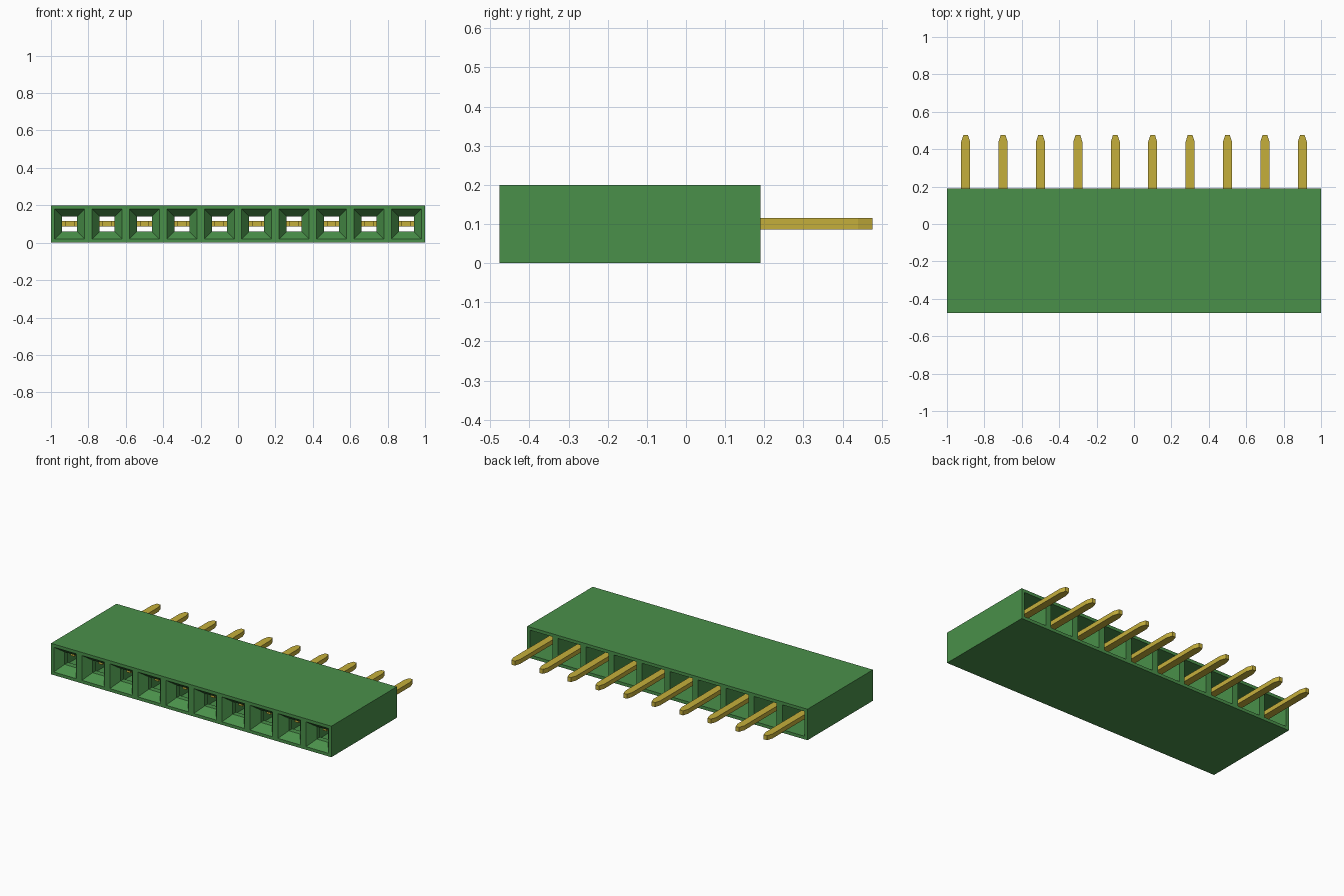
import bpy, bmesh

if "Cube" in bpy.data.objects:
    bpy.data.objects.remove(bpy.data.objects["Cube"])

COUNT, PITCH = 10, 0.2
FRONT, BACK, MID = -0.477, 0.19, 0.1


def material(name, rgb):
    m = bpy.data.materials.new(name)
    m.diffuse_color = (*rgb, 1)
    m.use_nodes = True
    m.node_tree.nodes["Principled BSDF"].inputs["Base Color"].default_value = m.diffuse_color
    return m


green = material("green plastic", (0.068, 0.28, 0.068))
gold = material("gold metal", (0.56, 0.43, 0.044))


def finish(bm, name, mat):
    bmesh.ops.remove_doubles(bm, verts=bm.verts, dist=1e-5)
    bmesh.ops.recalc_face_normals(bm, faces=bm.faces)
    mesh = bpy.data.meshes.new(name)
    bm.to_mesh(mesh)
    bm.free()
    mesh.materials.append(mat)
    ob = bpy.data.objects.new(name, mesh)
    bpy.context.collection.objects.link(ob)
    return ob


centres = [(i - (COUNT - 1) / 2) * PITCH for i in range(COUNT)]

# Housing: a row of open cells with a funnel entry in front and a deep rear cavity
bm = bmesh.new()
profile = [(0.1, FRONT), (0.08, FRONT), (0.04, -0.425), (0.04, -0.39),
           (0.08, -0.39), (0.08, BACK), (0.1, BACK)]
for i, cx in enumerate(centres):
    rings = [[bm.verts.new((cx + sx * h, y, MID + sz * h))
              for sx, sz in ((-1, -1), (1, -1), (1, 1), (-1, 1))]
             for h, y in profile]
    for r in range(len(rings)):
        a, b = rings[r], rings[(r + 1) % len(rings)]
        outer = r == len(rings) - 1
        for k in range(4):
            # outer side walls exist only at the two ends of the row
            if outer and (k == 1 and i < COUNT - 1 or k == 3 and i > 0):
                continue
            n = (k + 1) % 4
            bm.faces.new((a[k], a[n], b[n], b[k]))
finish(bm, "housing", green)

# Contacts: flat pin with tapered tip, wide shoulder and two-pronged fork
half = [(0.012, 0.477), (0.024, 0.44), (0.024, -0.08), (0.08, -0.08),
        (0.08, -0.16), (0.05, -0.18), (0.05, -0.35), (0.022, -0.35), (0.022, -0.18)]
outline = half + [(-x, y) for x, y in reversed(half)]
for i, cx in enumerate(centres):
    bm = bmesh.new()
    face = bm.faces.new([bm.verts.new((cx + x, y, 0.086)) for x, y in outline])
    ext = bmesh.ops.extrude_face_region(bm, geom=[face])
    top = [v for v in ext["geom"] if isinstance(v, bmesh.types.BMVert)]
    bmesh.ops.translate(bm, verts=top, vec=(0, 0, 0.029))
    finish(bm, f"pin_{i + 1}", gold)
